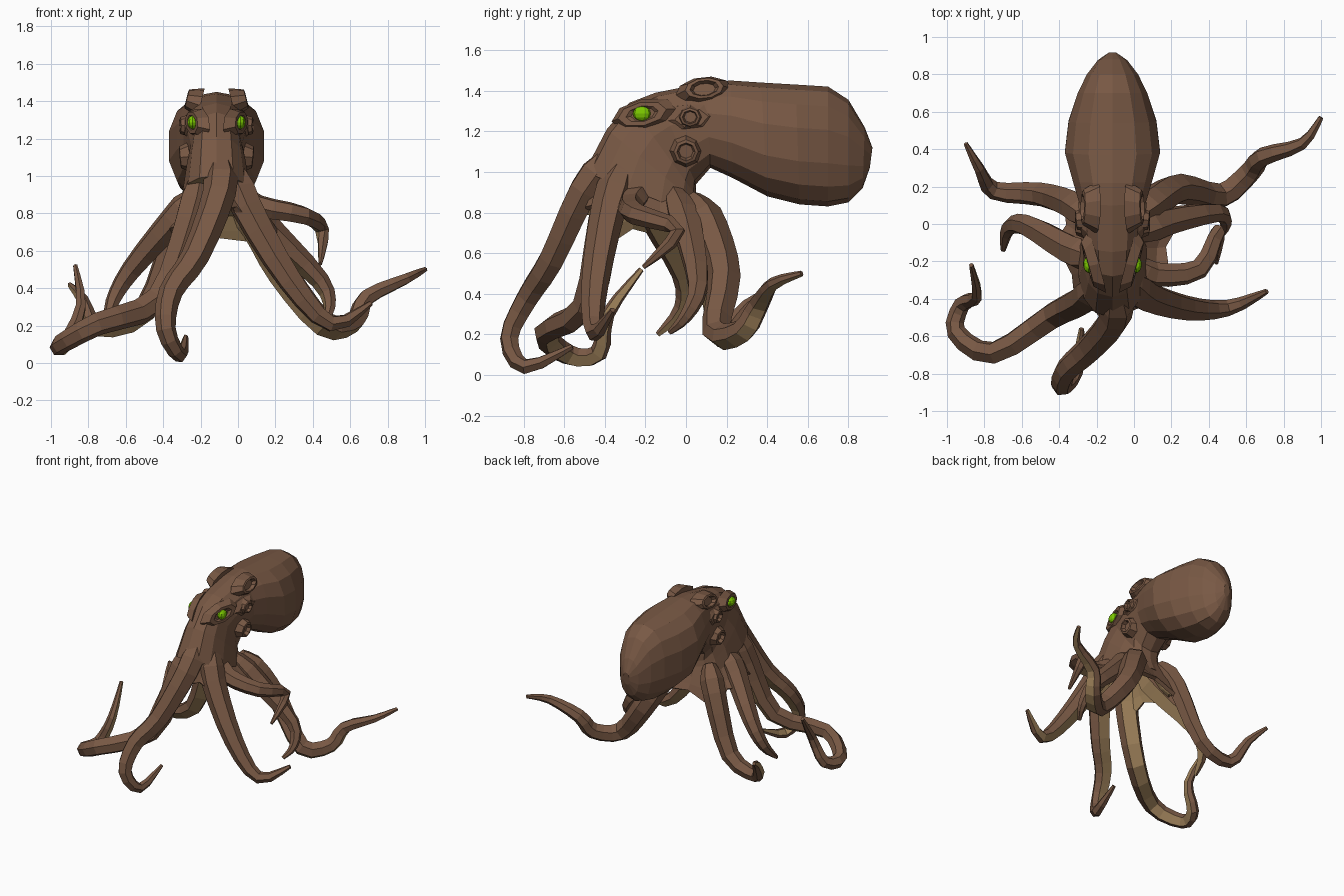
import bpy, bmesh, math
from mathutils import Vector as V

if "Cube" in bpy.data.objects:
    bpy.data.objects.remove(bpy.data.objects["Cube"])

AX = -0.115  # symmetry line of head and mantle


def material(name, rgb):
    m = bpy.data.materials.new(name)
    m.diffuse_color = (*rgb, 1)
    m.use_nodes = True
    m.node_tree.nodes["Principled BSDF"].inputs["Base Color"].default_value = m.diffuse_color
    return m


brown = material("brown skin", (0.188, 0.098, 0.058))
tan = material("tan underside", (0.352, 0.225, 0.105))
green = material("green eye", (0.20, 0.58, 0.0))


def add(name, bm, mats, recalc=True):
    if recalc:
        bmesh.ops.recalc_face_normals(bm, faces=bm.faces)
    me = bpy.data.meshes.new(name)
    bm.to_mesh(me)
    bm.free()
    for m in mats:
        me.materials.append(m)
    ob = bpy.data.objects.new(name, me)
    bpy.context.collection.objects.link(ob)
    return ob


def loft(name, rings, mats, under=None, end_mat=0):
    """Skin closed rings; side number 'under' gets the second material."""
    bm = bmesh.new()
    vs = [[bm.verts.new(p) for p in r] for r in rings]
    n = len(rings[0])
    for a, b in zip(vs, vs[1:]):
        for i in range(n):
            j = (i + 1) % n
            f = bm.faces.new((a[i], a[j], b[j], b[i]))
            f.material_index = 1 if i == under else 0
    bm.faces.new(vs[0])
    bm.faces.new(vs[-1]).material_index = end_mat
    return add(name, bm, mats)


def spow(c, e):
    return math.copysign(abs(c) ** e, c)


# Mantle and head: top y, z, bottom y, z, half width
SECTIONS = [
    (0.918, 1.12, 0.905, 1.02, 0.025),
    (0.88, 1.22, 0.87, 0.92, 0.08),
    (0.80, 1.355, 0.80, 0.85, 0.14),
    (0.70, 1.42, 0.70, 0.83, 0.19),
    (0.54, 1.43, 0.56, 0.84, 0.24),
    (0.37, 1.44, 0.40, 0.88, 0.26),
    (0.22, 1.45, 0.23, 0.97, 0.215),
    (0.10, 1.44, 0.12, 1.02, 0.18),
    (-0.15, 1.39, 0.05, 0.94, 0.155),
    (-0.28, 1.34, 0.05, 0.88, 0.14),
    (-0.39, 1.21, 0.06, 0.84, 0.16),
    (-0.50, 1.0, 0.09, 0.77, 0.185),
]
rings = []
for ty, tz, by, bz, w in SECTIONS:
    t, b = V((AX, ty, tz)), V((AX, by, bz))
    c, h = (t + b) / 2, (t - b) / 2
    rings.append([c + h * spow(math.cos(a), 0.85) + V((w * spow(math.sin(a), 0.85), 0, 0))
                  for a in (2 * math.pi * k / 14 for k in range(14))])
loft("mantle_and_head", rings, [brown, tan], end_mat=1)

# Arm cross-section, narrow flat side below
PROFILE = [(-0.32, -0.40), (0.32, -0.40), (0.52, 0.0), (0.27, 0.42), (-0.27, 0.42), (-0.52, 0.0)]
roots = []


def smooth_path(p, steps=3):
    """Catmull-Rom curve through the points."""
    out = []
    for i in range(len(p) - 1):
        a, b, c, d = p[max(i - 1, 0)], p[i], p[i + 1], p[min(i + 2, len(p) - 1)]
        for k in range(steps):
            t = k / steps
            out.append(b + (c - a) * (t / 2) + (a * 2 - b * 5 + c * 4 - d) * (t * t / 2)
                       + (b * 3 - a - c * 3 + d) * (t ** 3 / 2))
    return out + [p[-1]]


def arm(name, width, *pts):
    path = smooth_path([V(q) for q in pts])
    roots.append((path[0], path[3], path[4]))
    lengths = [0]
    for a, b in zip(path, path[1:]):
        lengths.append(lengths[-1] + (b - a).length)
    up = V((path[1].x - AX, path[1].y + 0.15, 0)).normalized() + V((0, 0, 0.5))
    rings = []
    for i, p in enumerate(path):
        tng = (path[min(i + 1, len(path) - 1)] - path[max(i - 1, 0)]).normalized()
        up = (up - tng * up.dot(tng)).normalized()
        side = tng.cross(up)
        t = lengths[i] / lengths[-1]
        w = width * (1 - 0.5 * t - 0.35 * t ** 4) * min(1, 0.5 + 0.25 * i)
        rings.append([p + side * u * w + up * v * w for u, v in PROFILE])
    loft(name, rings, [brown, tan], under=0)


# Arms, counter-clockwise from the rear right
arm("rear_right_arm", 0.19, (0, 0.03, 0.87), (0.11, 0.12, 0.72), (0.24, 0.19, 0.48),
    (0.46, 0.15, 0.21), (0.62, 0.28, 0.22), (0.69, 0.36, 0.35), (0.90, 0.43, 0.45),
    (1, 0.57, 0.50))
arm("rear_left_arm", 0.175, (-0.22, 0.02, 0.87), (-0.32, 0.10, 0.70), (-0.50, 0.16, 0.28),
    (-0.75, 0.18, 0.19), (-0.83, 0.30, 0.34), (-0.90, 0.43, 0.42))
arm("left_arm", 0.18, (-0.22, -0.18, 0.90), (-0.34, -0.14, 0.77), (-0.57, -0.01, 0.50),
    (-0.67, -0.02, 0.33), (-0.70, -0.14, 0.20))
arm("front_left_arm", 0.175, (-0.20, -0.32, 1.02), (-0.26, -0.40, 0.76), (-0.43, -0.49, 0.34),
    (-0.75, -0.69, 0.21), (-0.95, -0.58, 0.10), (-0.92, -0.43, 0.11), (-0.84, -0.385, 0.30),
    (-0.87, -0.22, 0.52))
arm("front_arm", 0.185, (-0.10, -0.35, 1.10), (-0.10, -0.50, 0.91), (-0.23, -0.66, 0.57),
    (-0.36, -0.78, 0.38), (-0.385, -0.87, 0.18), (-0.31, -0.79, 0.04), (-0.28, -0.56, 0.14))
arm("front_right_arm", 0.19, (-0.03, -0.30, 1.05), (0.05, -0.38, 0.83), (0.28, -0.45, 0.44),
    (0.50, -0.45, 0.21), (0.71, -0.36, 0.32))
arm("raised_right_arm", 0.14, (-0.02, -0.2, 0.92), (0.11, -0.27, 0.84), (0.35, -0.24, 0.79),
    (0.45, -0.04, 0.71), (0.44, -0.21, 0.53))
arm("right_arm", 0.175, (0, -0.06, 0.90), (0.16, 0.01, 0.72), (0.44, 0.06, 0.44),
    (0.49, 0, 0.29), (0.45, -0.08, 0.21))

# Web of skin between the arm roots, tan on the inside
cols = []
for i, a in enumerate(roots):
    b = roots[(i + 1) % len(roots)]
    cols.append(a)
    m = [(p + q) / 2 for p, q in zip(a, b)]
    cols.append([m[0], m[1].lerp(V((AX, -0.15, m[1].z)), 0.08), m[1].lerp(m[2], 0.35)])
bm = bmesh.new()
grid = [[bm.verts.new(p) for p in c] for c in cols]
for i, a in enumerate(grid):
    b = grid[(i + 1) % len(grid)]
    for r in range(2):
        bm.faces.new((a[r], a[r + 1], b[r + 1], b[r]))
web = add("web", bm, [brown, tan], recalc=False)
solid = web.modifiers.new("thickness", 'SOLIDIFY')
solid.thickness = 0.03
solid.offset = 0
solid.material_offset = 1


# Raised rings and sockets on both sides of the head
def knob(name, s, off, y, z, ry, rz, normal, steps, n=8, tilt=0.0):
    c = V((AX + s * off, y, z))
    nrm = V((s * normal[0], normal[1], normal[2])).normalized()
    u = V((0, math.cos(tilt), math.sin(tilt)))
    u = (u - nrm * u.dot(nrm)).normalized()
    v = nrm.cross(u) * s
    angles = [2 * math.pi * k / n for k in range(n)]
    loft(name, [[c + nrm * d + u * (ry * k * math.cos(a)) + v * (rz * k * math.sin(a))
                 for a in angles] for k, d in steps], [brown])


RIM = [(1.5, -0.07), (1.0, 0.008), (0.75, 0.012), (0.58, -0.015)]
PLATE = [(1.2, -0.06), (1.0, -0.01), (0.6, 0.02)]
SOCKET = [(1.25, -0.05), (0.9, 0.004), (0.6, 0.004), (0.45, -0.01)]
for s, side in ((1, "right"), (-1, "left")):
    knob(side + "_crown_ring", s, 0.15, 0.09, 1.41, 0.095, 0.052, (1, 0, 0.25), RIM, 10, 0.12)
    knob(side + "_cheek_plate", s, 0.155, 0.03, 1.265, 0.14, 0.075, (1, -0.1, 0), PLATE, 6, 0.1)
    knob(side + "_cheek_ring", s, 0.185, 0.02, 1.27, 0.05, 0.045, (1, -0.1, 0), RIM)
    knob(side + "_siphon", s, 0.185, 0, 1.10, 0.06, 0.06, (1, 0, -0.1), RIM)
    knob(side + "_eye_socket", s, 0.13, -0.215, 1.285, 0.14, 0.065, (1, -0.3, 0.1), SOCKET, 8, 0.15)
    # Eye
    bm = bmesh.new()
    bmesh.ops.create_uvsphere(bm, u_segments=10, v_segments=6, radius=1)
    for q in bm.verts:
        q.co = V((AX + s * 0.128 + q.co.x * 0.028, -0.217 + q.co.y * 0.045, 1.287 + q.co.z * 0.036))
    add(side + "_eye", bm, [green])
